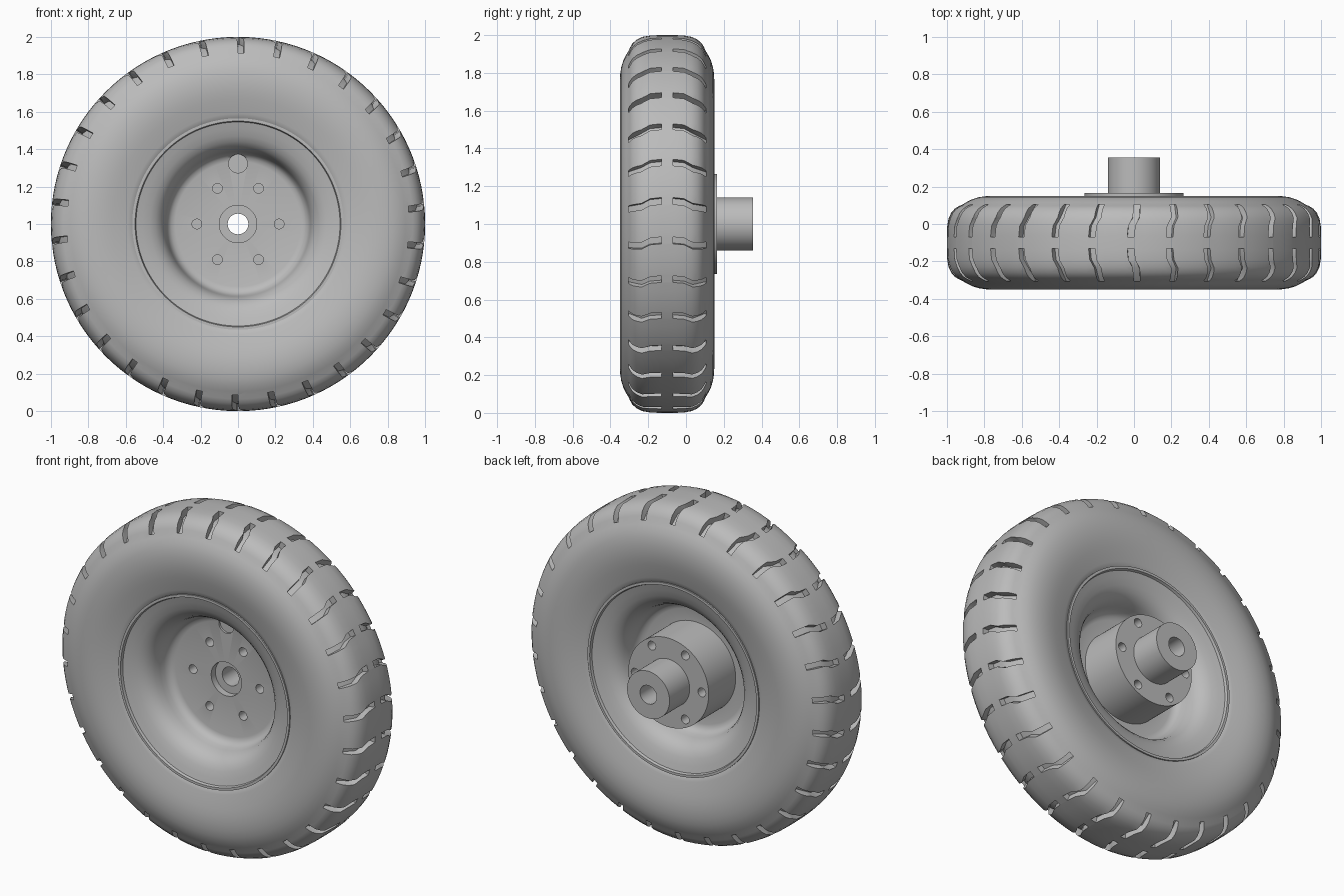
import bpy, bmesh
from math import sin, cos, pi, radians
from mathutils import Matrix

if "Cube" in bpy.data.objects:
    bpy.data.objects.remove(bpy.data.objects["Cube"])

MID = -0.1     # middle plane of the tyre along y
AXLE_Z = 1.0   # height of the wheel axis

grey = bpy.data.materials.new("plain grey")
grey.use_nodes = True
grey.diffuse_color = (0.5, 0.5, 0.5, 1)
grey.node_tree.nodes["Principled BSDF"].inputs["Base Color"].default_value = (0.5, 0.5, 0.5, 1)


def finish(bm, name):
    bmesh.ops.recalc_face_normals(bm, faces=bm.faces)
    mesh = bpy.data.meshes.new(name)
    bm.to_mesh(mesh)
    bm.free()
    mesh.materials.append(grey)
    obj = bpy.data.objects.new(name, mesh)
    bpy.context.collection.objects.link(obj)
    return obj


def polar(r, y, angle):
    return (r * cos(angle), y, AXLE_Z + r * sin(angle))


def lathe(name, profile, steps=120):
    """Turn a closed (radius, y) outline about the wheel axis."""
    bm = bmesh.new()
    rings = [[bm.verts.new(polar(r, y, 2 * pi * i / steps)) for r, y in profile]
             for i in range(steps)]
    n = len(profile)
    for i in range(steps):
        a, b = rings[i], rings[(i + 1) % steps]
        for j in range(n):
            k = (j + 1) % n
            bm.faces.new((a[j], a[k], b[k], b[j]))
    return finish(bm, name)


def cut(obj, cutter):
    """Subtract the cutter, bake the result and drop the cutter."""
    cutter.hide_render = True
    mod = obj.modifiers.new("cut", 'BOOLEAN')
    mod.operation = 'DIFFERENCE'
    mod.solver = 'EXACT'
    mod.object = cutter
    graph = bpy.context.evaluated_depsgraph_get()
    baked = bpy.data.meshes.new_from_object(obj.evaluated_get(graph))
    obj.modifiers.clear()
    obj.data = baked
    bpy.data.objects.remove(cutter)


def smooth(obj):
    bpy.ops.object.select_all(action='DESELECT')
    obj.select_set(True)
    bpy.context.view_layer.objects.active = obj
    bpy.ops.object.shade_smooth_by_angle(angle=radians(32))


# Tyre: half outline from crown to bead, mirrored about the middle plane
half = [(1.0, 0.04), (0.998, 0.09), (0.991, 0.13), (0.977, 0.16), (0.957, 0.183),
        (0.935, 0.196), (0.915, 0.205), (0.895, 0.217), (0.865, 0.232), (0.83, 0.243),
        (0.79, 0.249), (0.75, 0.25), (0.71, 0.247), (0.67, 0.24), (0.63, 0.231),
        (0.59, 0.221), (0.565, 0.214), (0.55, 0.2)]
tyre = lathe("tyre", [(r, MID + w) for r, w in reversed(half)] +
             [(r, MID - w) for r, w in half])

# Tread grooves: two mirrored rows of bent slots (distance from middle, bend, floor radius)
slot = [(0.03, 0.018, 0.962), (0.09, 0.012, 0.96), (0.135, -0.012, 0.95), (0.205, -0.018, 0.89)]
WIDTH = 0.018
bm = bmesh.new()
for i in range(30):
    base = radians(12 * i + 6)
    for side in (-1, 1):
        sections = []
        for w, bend, floor in slot:
            sections.append([bm.verts.new(polar(r, MID + side * w, base + bend + a))
                             for r, a in ((floor, -WIDTH), (floor, WIDTH),
                                          (1.05, WIDTH), (1.05, -WIDTH))])
        for a, b in zip(sections, sections[1:]):
            for j in range(4):
                k = (j + 1) % 4
                bm.faces.new((a[j], a[k], b[k], b[j]))
        bm.faces.new(sections[0])
        bm.faces.new(sections[-1])
cut(tyre, finish(bm, "groove_cutter"))
smooth(tyre)

# Wheel: dished rim on both sides, centre disc, drum and axle tube in one turned outline
dish = [(0.565, 0.2), (0.565, 0.222), (0.55, 0.222), (0.545, 0.207), (0.51, 0.197),
        (0.47, 0.184), (0.44, 0.168), (0.415, 0.145), (0.398, 0.115), (0.388, 0.08),
        (0.382, 0.05), (0.372, 0.03), (0.357, 0.016), (0.335, 0.01)]
front = [(r, MID - w) for r, w in dish]
back = [(r, MID + w) for r, w in reversed(dish)]
bore = [(0.1, MID - 0.01), (0.1, -0.07), (0.055, -0.07), (0.055, 0.355)]
drum = [(0.14, 0.355), (0.14, 0.165), (0.265, 0.165), (0.265, MID + 0.01)]
wheel = lathe("rim_and_hub", front + bore + drum + back)

# Bolt holes on both faces and the valve recess in the front disc
bm = bmesh.new()


def drill(radius, dist, angle, y0, y1):
    x, y, z = polar(dist, (y0 + y1) / 2, angle)
    bmesh.ops.create_cone(bm, cap_ends=True, segments=32, radius1=radius, radius2=radius,
                          depth=y1 - y0,
                          matrix=Matrix.Translation((x, y, z)) @ Matrix.Rotation(pi / 2, 4, 'X'))


for i in range(6):
    drill(0.026, 0.22, i * pi / 3, -0.2, -0.03)
    drill(0.026, 0.22, i * pi / 3, 0.08, 0.25)
drill(0.05, 0.323, pi / 2, -0.2, -0.097)
cut(wheel, finish(bm, "hole_cutter"))
smooth(wheel)
